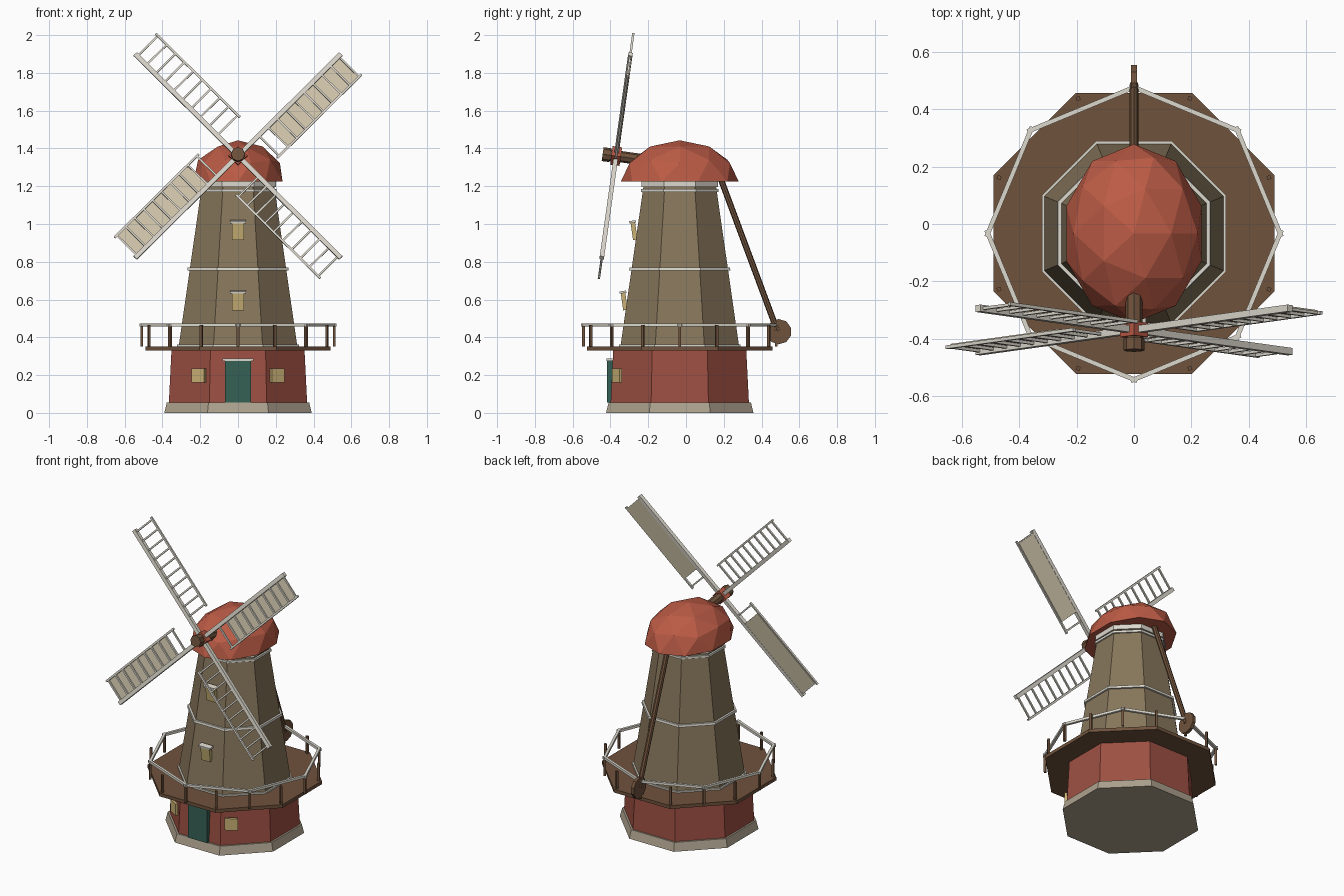
import bpy, bmesh
from math import radians, cos, sin, pi
from mathutils import Matrix, Vector

if "Cube" in bpy.data.objects:
    bpy.data.objects.remove(bpy.data.objects["Cube"])

CY = -0.033          # tower axis in y
T, R = Matrix.Translation, Matrix.Rotation


def mat(name, r, g, b):
    m = bpy.data.materials.new(name)
    m.diffuse_color = (r, g, b, 1)
    m.use_nodes = True
    m.node_tree.nodes["Principled BSDF"].inputs["Base Color"].default_value = m.diffuse_color
    return m


RED = mat("brick_red", 0.34, 0.08, 0.055)
CAP = mat("cap_red", 0.50, 0.105, 0.06)
TAN = mat("tower_tan", 0.24, 0.18, 0.105)
STONE = mat("stone", 0.42, 0.36, 0.27)
WOOD = mat("wood", 0.16, 0.085, 0.045)
CREAM = mat("cream", 0.72, 0.69, 0.61)
CLOTH = mat("cloth", 0.66, 0.58, 0.43)
GREEN = mat("door_green", 0.035, 0.12, 0.09)
GLASS = mat("window_yellow", 0.60, 0.45, 0.18)


def finish(bm, name, m):
    bmesh.ops.recalc_face_normals(bm, faces=bm.faces)
    me = bpy.data.meshes.new(name)
    bm.to_mesh(me)
    bm.free()
    me.materials.append(m)
    ob = bpy.data.objects.new(name, me)
    bpy.context.collection.objects.link(ob)
    return ob


def frustum(name, m, a0, a1, z0, z1):
    """Octagonal frustum with a flat facing front; a0, a1 are apothems."""
    bm = bmesh.new()
    k = cos(pi / 8)
    bmesh.ops.create_cone(bm, cap_ends=True, segments=8, radius1=a0 / k, radius2=a1 / k, depth=z1 - z0,
                          matrix=T((0, CY, (z0 + z1) / 2)) @ R(pi / 8, 4, 'Z'))
    return finish(bm, name, m)


def add_box(bm, c, s, M=Matrix()):
    bmesh.ops.create_cube(bm, size=1, matrix=M @ T(c) @ Matrix.Diagonal((*s, 1)))


def box(name, m, c, s, M=Matrix()):
    bm = bmesh.new()
    add_box(bm, c, s, M)
    return finish(bm, name, m)


def add_rod(bm, a, b, r, seg, M=Matrix()):
    a, b = Vector(a), Vector(b)
    d = b - a
    bmesh.ops.create_cone(bm, cap_ends=True, segments=seg, radius1=r, radius2=r, depth=d.length,
                          matrix=M @ T((a + b) / 2) @ d.to_track_quat('Z', 'Y').to_matrix().to_4x4())


def rod(name, m, a, b, r, seg=8, M=Matrix()):
    bm = bmesh.new()
    add_rod(bm, a, b, r, seg, M)
    return finish(bm, name, m)


# Tower body and trim bands
frustum("plinth", STONE, 0.39, 0.377, 0, 0.055)
frustum("brick_base", RED, 0.366, 0.352, 0.055, 0.335)
frustum("gallery_deck", WOOD, 0.49, 0.49, 0.33, 0.352)
frustum("tower", TAN, 0.314, 0.192, 0.352, 1.2)
frustum("base_band", CREAM, 0.322, 0.322, 0.35, 0.362)
frustum("middle_band", CREAM, 0.268, 0.266, 0.754, 0.77)
frustum("neck_band", CREAM, 0.205, 0.205, 1.17, 1.185)
frustum("curb_band", CREAM, 0.202, 0.202, 1.195, 1.228)

# Gallery posts and railing
bm = bmesh.new()
for i in range(16):
    add_box(bm, (0.51, 0, 0.408), (0.014, 0.014, 0.115), T((0, CY, 0)) @ R(i * pi / 8, 4, 'Z'))
finish(bm, "gallery_posts", WOOD)
bm = bmesh.new()
side = 2 * 0.51 * sin(pi / 8)
for i in range(8):
    add_box(bm, (0.51 * cos(pi / 8), 0, 0.466), (0.016, side + 0.025, 0.016),
            T((0, CY, 0)) @ R((i + 0.5) * pi / 4, 4, 'Z'))
finish(bm, "gallery_rail", CREAM)

# Domed cap: upper half of a faceted sphere
bm = bmesh.new()
bmesh.ops.create_icosphere(bm, subdivisions=2, radius=1)
bmesh.ops.delete(bm, geom=[v for v in bm.verts if v.co.z < -0.01], context='VERTS')
bmesh.ops.holes_fill(bm, edges=[e for e in bm.edges if e.is_boundary], sides=0)
bm.transform(T((0, CY, 1.225)) @ Matrix.Diagonal((0.248, 0.312, 0.218, 1)))
finish(bm, "cap", CAP)

# Door and windows
box("door", GREEN, (0, -0.403, 0.165), (0.138, 0.03, 0.22))
box("door_lintel", CREAM, (0, -0.403, 0.282), (0.166, 0.036, 0.014))
for s, n in ((-1, "left"), (1, "right")):
    box(n + "_window", GLASS, (0, -0.392, 0.198), (0.078, 0.016, 0.076),
        T((0, CY, 0)) @ R(s * radians(32), 4, 'Z'))
for n, y, z in (("lower", -0.327, 0.59), ("upper", -0.275, 0.962)):
    M = T((0, y, z)) @ R(radians(8), 4, 'X')
    box(n + "_tower_window", GLASS, (0, 0, 0), (0.064, 0.024, 0.092), M)
    box(n + "_tower_window_lintel", CREAM, (0, 0, 0.05), (0.084, 0.036, 0.012), M)

# Tail pole and wheel
rod("tail_pole", WOOD, (0, 0.18, 1.25), (0, 0.485, 0.43), 0.016)
rod("tail_wheel", WOOD, (-0.01, 0.492, 0.43), (0.01, 0.492, 0.43), 0.067, 10)

# Windshaft and hub, tilted slightly upwards
HUB = T((0, -0.37, 1.36)) @ R(radians(-8), 4, 'X')
rod("windshaft", WOOD, (0, -0.07, 0), (0, 0.18, 0), 0.03, 8, HUB)
rod("shaft_nose", WOOD, (0, -0.072, 0), (0, -0.03, 0), 0.037, 8, HUB)
box("hub_block", CAP, (0, 0, 0), (0.07, 0.05, 0.07), HUB @ R(pi / 4, 4, 'Y'))

# Four lattice sails, two of them clothed
for i in range(4):
    M = HUB @ R(pi / 4 + i * pi / 2, 4, 'Y')
    bm = bmesh.new()
    add_box(bm, (0, 0, 0.385), (0.024, 0.024, 0.77), M)
    add_box(bm, (0.154, 0, 0.455), (0.012, 0.012, 0.63), M)
    for j in range(10):
        add_box(bm, (0.077, 0, 0.155 + j * 0.0665), (0.16, 0.01, 0.01), M)
    finish(bm, f"sail_frame_{i + 1}", CREAM)
    if i % 2 == 0:
        box(f"sail_cloth_{i + 1}", CLOTH, (0.082, 0.008, 0.485), (0.142, 0.005, 0.535), M)
